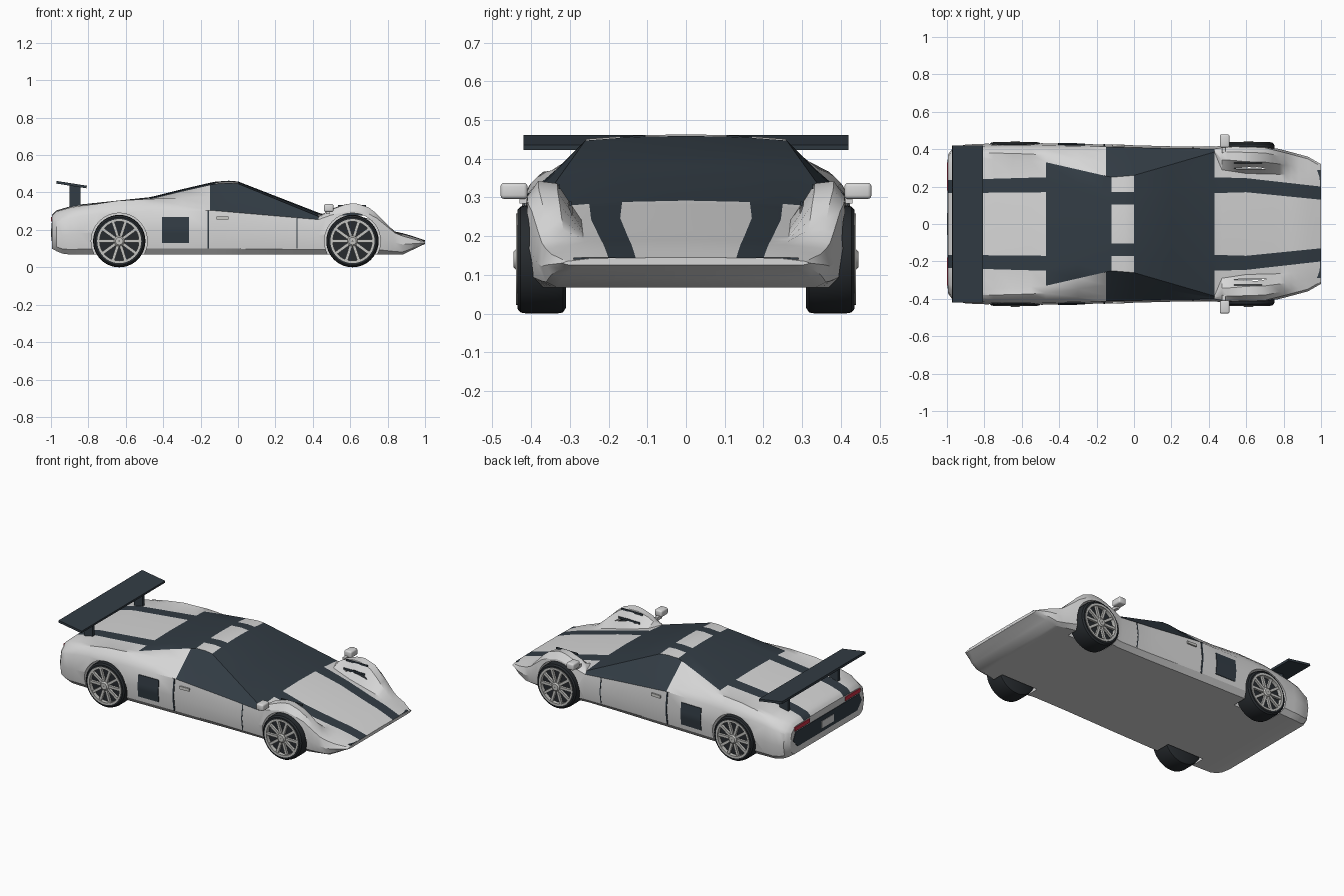
import bpy, bmesh, math
from mathutils import Matrix, Vector

if "Cube" in bpy.data.objects:
    bpy.data.objects.remove(bpy.data.objects["Cube"])

def material(name, rgb):
    m = bpy.data.materials.new(name)
    m.diffuse_color = (*rgb, 1)
    m.use_nodes = True
    m.node_tree.nodes["Principled BSDF"].inputs["Base Color"].default_value = m.diffuse_color
    return m

WHITE = material("body white", (0.68, 0.68, 0.68))
DARK = material("dark slate", (0.032, 0.045, 0.058))
TYRE = material("tyre black", (0.02, 0.024, 0.028))
RIM = material("rim grey", (0.55, 0.55, 0.53))
RED = material("tail red", (0.6, 0.03, 0.06))

def finish(bm, name, mats, angle=35):
    bmesh.ops.recalc_face_normals(bm, faces=bm.faces[:])
    me = bpy.data.meshes.new(name)
    bm.to_mesh(me)
    bm.free()
    for m in mats:
        me.materials.append(m)
    ob = bpy.data.objects.new(name, me)
    bpy.context.collection.objects.link(ob)
    bpy.ops.object.select_all(action='DESELECT')
    ob.select_set(True)
    bpy.context.view_layer.objects.active = ob
    if angle:
        bpy.ops.object.shade_smooth_by_angle(angle=math.radians(angle))
    return ob

def box(name, centre, size, mat, bevel=0, tilt=0):
    bm = bmesh.new()
    bmesh.ops.create_cube(bm, size=1, matrix=Matrix.Diagonal((*size, 1)))
    if bevel:
        bmesh.ops.bevel(bm, geom=bm.edges[:], offset=bevel, segments=3, profile=0.5, affect='EDGES')
    bm.transform(Matrix.Translation(centre) @ Matrix.Rotation(tilt, 4, 'Y'))
    return finish(bm, name, [mat])

def curve(*pts):
    def f(x):
        if x <= pts[0][0]:
            return pts[0][1]
        for (a, u), (b, v) in zip(pts, pts[1:]):
            if x <= b:
                return u + (v - u) * (x - a) / (b - a)
        return pts[-1][1]
    return f

# Body outline curves along the length
top = curve((-.995, .28), (-.975, .303), (-.9, .325), (-.85, .335), (-.47, .375), (-.2, .442), (-.12, .458),
            (-.05, .463), (0, .459), (.43, .292), (.6, .25), (.8, .2), (.9, .178), (1, .145))
bottom = curve((-.995, .1), (-.95, .075), (-.9, .068), (.88, .068), (1, .125))
width = curve((-.995, .37), (-.97, .405), (-.9, .425), (-.65, .435), (-.15, .425), (.4, .41), (.52, .425),
              (.7, .42), (.8, .395), (.93, .36), (1, .32))
belt = curve((-.995, .24), (-.8, .285), (-.47, .3), (-.15, .305), (.43, .255), (.5, .28), (.62, .305),
             (.72, .28), (.8, .215), (.85, .175), (1, .135))
edge_y = curve((-.995, .32), (-.9, .355), (-.47, .33), (-.12, .25), (0, .26), (.43, .385), (.47, .29),
               (.6, .27), (.8, .265), (1, .25))
edge_drop = curve((-.995, .006), (-.12, .012), (0, .012), (.43, .02), (.47, .01), (1, .003))
bulge = curve((-.995, 0), (-.9, .012), (-.65, .033), (-.47, .03), (-.3, .01), (-.15, 0), (.43, 0), (.5, .042),
              (.57, .066), (.63, .071), (.7, .064), (.78, .03), (.84, .005), (.88, 0))
stripe_out = curve((-.995, .235), (-.47, .25), (-.12, .17), (0, .17), (.43, .25), (.6, .245), (1, .2))
stripe_in = curve((-.995, .165), (-.47, .17), (-.12, .105), (0, .105), (.43, .165), (.6, .17), (1, .13))

def section(x):
    w, zb, zs, zt, ye = width(x), bottom(x), belt(x), top(x), edge_y(x)
    ys, ze, b = w - .012, zt - edge_drop(x), bulge(x)
    roof = lambda y: (y, zt - (zt - ze) * (y / ye) ** 2)
    mix = lambda t, k: (ye + (ys - ye) * t, ze + (zs - ze) * t + b * k)
    return [(0, zb), (w - .04, zb), (w - .012, zb + (zs - zb) * .14), (w, zb + (zs - zb) * .55), (ys, zs),
            mix(.8, .75), mix(.45, 1), (ye, ze), roof(stripe_out(x)), roof(stripe_in(x)), (0, zt)]

stations = [-.995, -.985, -.97, -.94, -.9, -.85, -.75, -.65, -.55, -.47, -.3, -.15, -.12, -.05, 0, .2, .43,
            .47, .5, .535, .57, .6, .63, .665, .7, .74, .78, .81, .84, .88, .93, .97, 1]

def is_dark(x, seg):
    if 4 <= seg <= 6:                                   # side windows
        return -.15 < x < .43
    if seg >= 7:
        if -.12 < x < 0:                                # roof panels
            return seg == 8
        return -.47 < x < .43 or seg == 8               # glass and stripes
    return False

# Body shell
bm = bmesh.new()
rings = []
for x in stations:
    p = section(x)
    loop = p + [(-y, z) for y, z in p[-2:0:-1]]
    rings.append([bm.verts.new((x, y, z)) for y, z in loop])
n = len(rings[0])
for i in range(len(rings) - 1):
    xm = (stations[i] + stations[i + 1]) / 2
    for j in range(n):
        k = (j + 1) % n
        f = bm.faces.new((rings[i][j], rings[i][k], rings[i + 1][k], rings[i + 1][j]))
        f.material_index = int(is_dark(xm, j if j < 10 else n - 1 - j))
bm.faces.new(rings[0])
bm.faces.new(rings[-1])
body = finish(bm, "body", [WHITE, DARK], 0)

# Wheel wells
WHEELS = [(x, s) for x in (-.635, .612) for s in (1, -1)]
ROUND = Matrix.Rotation(math.pi / 2, 4, 'X')
bm = bmesh.new()
for x, s in WHEELS:
    bmesh.ops.create_cone(bm, cap_ends=True, segments=40, radius1=.15, radius2=.15, depth=.3,
                          matrix=Matrix.Translation((x, s * .445, .14)) @ ROUND)
cutter = finish(bm, "wheel_well_cutter", [WHITE], 0)
cutter.hide_render = True
mod = body.modifiers.new("wells", 'BOOLEAN')
mod.operation, mod.solver, mod.object = 'DIFFERENCE', 'EXACT', cutter
bpy.ops.object.select_all(action='DESELECT')
body.select_set(True)
bpy.context.view_layer.objects.active = body
bpy.ops.object.modifier_apply(modifier="wells")
bpy.data.objects.remove(cutter)
bpy.ops.object.shade_smooth_by_angle(angle=math.radians(28))

# Wheels
def lathe(bm, profile, mat, steps=40):
    rows = [[bm.verts.new((r * math.cos(a), y, r * math.sin(a))) for r, y in profile]
            for a in (2 * math.pi * i / steps for i in range(steps))]
    for i in range(steps):
        a, b = rows[i], rows[(i + 1) % steps]
        for j in range(len(profile)):
            k = (j + 1) % len(profile)
            bm.faces.new((a[j], a[k], b[k], b[j])).material_index = mat

def wheel(x, s):
    bm = bmesh.new()
    lathe(bm, [(.02, .31), (.125, .31), (.137, .318), (.14, .335), (.14, .41), (.137, .427), (.128, .435),
               (.116, .435), (.112, .415), (.02, .415)], 0)
    lathe(bm, [(.105, .41), (.118, .41), (.118, .439), (.105, .439)], 1)
    lathe(bm, [(.002, .41), (.028, .41), (.028, .438), (.02, .445), (.002, .445)], 1, 20)
    for i in range(10):
        m = Matrix.Rotation(2 * math.pi * i / 10, 4, 'Y') @ Matrix.Translation((.067, .428, 0))
        new = bmesh.ops.create_cube(bm, size=1, matrix=m @ Matrix.Diagonal((.086, .014, .016, 1)))
        for f in {f for v in new["verts"] for f in v.link_faces}:
            f.material_index = 1
    bm.transform(Matrix.Translation((x, 0, .14)) @ Matrix.Diagonal((1, s, 1, 1)))
    finish(bm, "wheel", [TYRE, RIM])

for x, s in WHEELS:
    wheel(x, s)

# Thin plates that follow the body side
def side_y(x, z):
    p = section(x)[1:5]
    return curve(*[(c, y) for y, c in p])(z)

def side_plate(name, s, x0, x1, z0, z1, mat, lift=.004):
    bm = bmesh.new()
    grid = []
    for i in range(9):
        z = z0 + (z1 - z0) * i / 8
        grid.append([[bm.verts.new((x, s * (side_y(x, z) + d), z)) for d in (-.004, lift)] for x in (x0, x1)])
    for a, b in zip(grid, grid[1:]):
        loop = lambda g: (g[0][0], g[0][1], g[1][1], g[1][0])
        for j in range(4):
            bm.faces.new((loop(a)[j], loop(a)[j - 1], loop(b)[j - 1], loop(b)[j]))
    for g in (grid[0], grid[-1]):
        bm.faces.new((g[0][0], g[0][1], g[1][1], g[1][0]))
    finish(bm, name, [mat])

for s in (1, -1):
    side_plate("rear_door_seam", s, -.163, -.154, .1, .304, DARK)
    side_plate("front_door_seam", s, .313, .319, .1, .264, DARK)
    side_plate("side_intake", s, -.405, -.262, .13, .27, DARK)
    side_plate("door_handle", s, -.115, -.05, .255, .272, RIM, .009)
    # Mirrors
    box("mirror", (.485, s * .444, .317), (.052, .07, .042), WHITE, .01)
    box("mirror_stem", (.48, s * .405, .295), (.02, .05, .02), WHITE)
    # Fender vents on the inner slope
    for t in (.45, .9):
        a, b = section(.61)[7], section(.61)[6]
        box("fender_vent", (.61, s * (a[0] + (b[0] - a[0]) * t), a[1] + (b[1] - a[1]) * t),
            (.15, .004, .012), DARK)
    # Wing supports, tail lights, headlight slots
    box("wing_support", (-.872, s * .25, .378), (.06, .02, .125), DARK)
    box("tail_light", (-.996, s * .255, .258), (.008, .15, .024), RED)
    box("headlight_slot", (.987, s * .235, .142), (.02, .11, .005), DARK)

# Rear wing
box("rear_wing", (-.89, 0, .442), (.164, .84, .014), DARK, tilt=math.radians(9))

# Rear panel, number plate, nose slot
bm = bmesh.new()
shape = [(.3, .14), (.345, .19), (.32, .238), (-.32, .238), (-.345, .19), (-.3, .14)]
face = bm.faces.new([bm.verts.new((-.992, y, z)) for y, z in shape])
ext = bmesh.ops.extrude_face_region(bm, geom=[face])
bmesh.ops.translate(bm, vec=Vector((-.006, 0, 0)), verts=[v for v in ext["geom"] if isinstance(v, bmesh.types.BMVert)])
finish(bm, "rear_panel", [DARK])
box("plate", (-.997, 0, .185), (.006, .12, .045), WHITE)
box("nose_slot", (.994, 0, .13), (.012, .22, .008), DARK)
